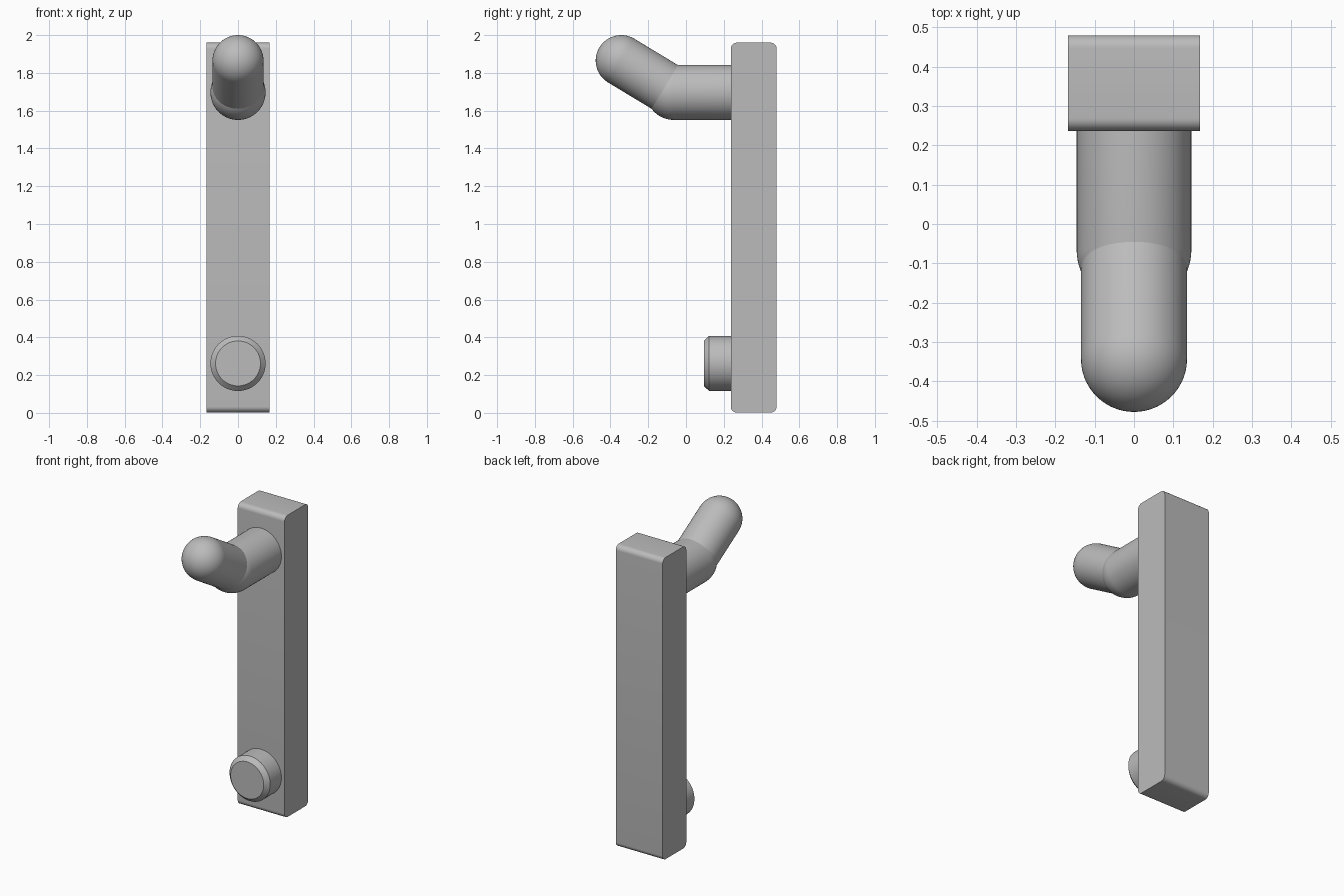
import bpy, bmesh, math
from mathutils import Vector

cube = bpy.data.objects.get("Cube")
if cube:
    bpy.data.objects.remove(cube, do_unlink=True)

grey = bpy.data.materials.new("plain grey")
grey.use_nodes = True
colour = (0.5, 0.5, 0.5, 1)
grey.diffuse_color = colour
grey.node_tree.nodes["Principled BSDF"].inputs["Base Color"].default_value = colour


def finish(name, bm, angle=30):
    bmesh.ops.recalc_face_normals(bm, faces=bm.faces)
    mesh = bpy.data.meshes.new(name)
    bm.to_mesh(mesh)
    bm.free()
    mesh.materials.append(grey)
    obj = bpy.data.objects.new(name, mesh)
    bpy.context.collection.objects.link(obj)
    bpy.ops.object.select_all(action="DESELECT")
    obj.select_set(True)
    bpy.context.view_layer.objects.active = obj
    bpy.ops.object.shade_smooth_by_angle(angle=math.radians(angle))
    return obj


def lathe(name, profile, start, direction, steps=64):
    """Spin (radius, distance) points about an axis through start."""
    bm = bmesh.new()
    verts = [bm.verts.new((r, 0, d)) for r, d in profile]
    edges = [bm.edges.new(pair) for pair in zip(verts, verts[1:])]
    bmesh.ops.spin(bm, geom=verts + edges, cent=(0, 0, 0), axis=(0, 0, 1),
                   angle=math.tau, steps=steps)
    bmesh.ops.remove_doubles(bm, verts=bm.verts, dist=1e-4)
    turn = Vector((0, 0, 1)).rotation_difference(direction).to_matrix()
    bmesh.ops.rotate(bm, verts=bm.verts, cent=(0, 0, 0), matrix=turn)
    bmesh.ops.translate(bm, verts=bm.verts, vec=start)
    return finish(name, bm)


def dome(radius, base, steps=16):
    """Quarter circle that closes a round end."""
    angles = [math.pi / 2 * i / steps for i in range(steps + 1)]
    return [(radius * math.cos(a), base + radius * math.sin(a)) for a in angles]


# Back plate, rounded along the edges that run side to side
bm = bmesh.new()
bmesh.ops.create_cube(bm, size=1)
bmesh.ops.scale(bm, verts=bm.verts, vec=(0.336, 0.243, 1.958))
bmesh.ops.translate(bm, verts=bm.verts, vec=(0, 0.3585, 0.981))
long_edges = [e for e in bm.edges
              if abs(e.verts[0].co.x - e.verts[1].co.x) > 0.1]
bmesh.ops.bevel(bm, geom=long_edges, offset=0.032, segments=8,
                profile=0.5, affect="EDGES")
finish("back_plate", bm)

front = Vector((0, -1, 0))
plate_face = 0.237
elbow = Vector((0, -0.065, 1.697))
tip = Vector((0, -0.343, 1.865))

# Straight peg with a ball elbow
length = plate_face - elbow.y
lathe("peg_base", [(0, -0.02), (0.146, -0.02)] + dome(0.146, length),
      Vector((0, plate_face, elbow.z)), front)

# Slimmer arm that rises to a round tip
arm = tip - elbow
lathe("peg_arm", [(0, 0), (0.135, 0)] + dome(0.135, arm.length), elbow, arm)

# Lower bumper with a chamfered rim
lathe("bumper", [(0, -0.02), (0.146, -0.02), (0.146, 0.115),
                 (0.119, 0.143), (0, 0.143)],
      Vector((0, plate_face, 0.262)), front)
